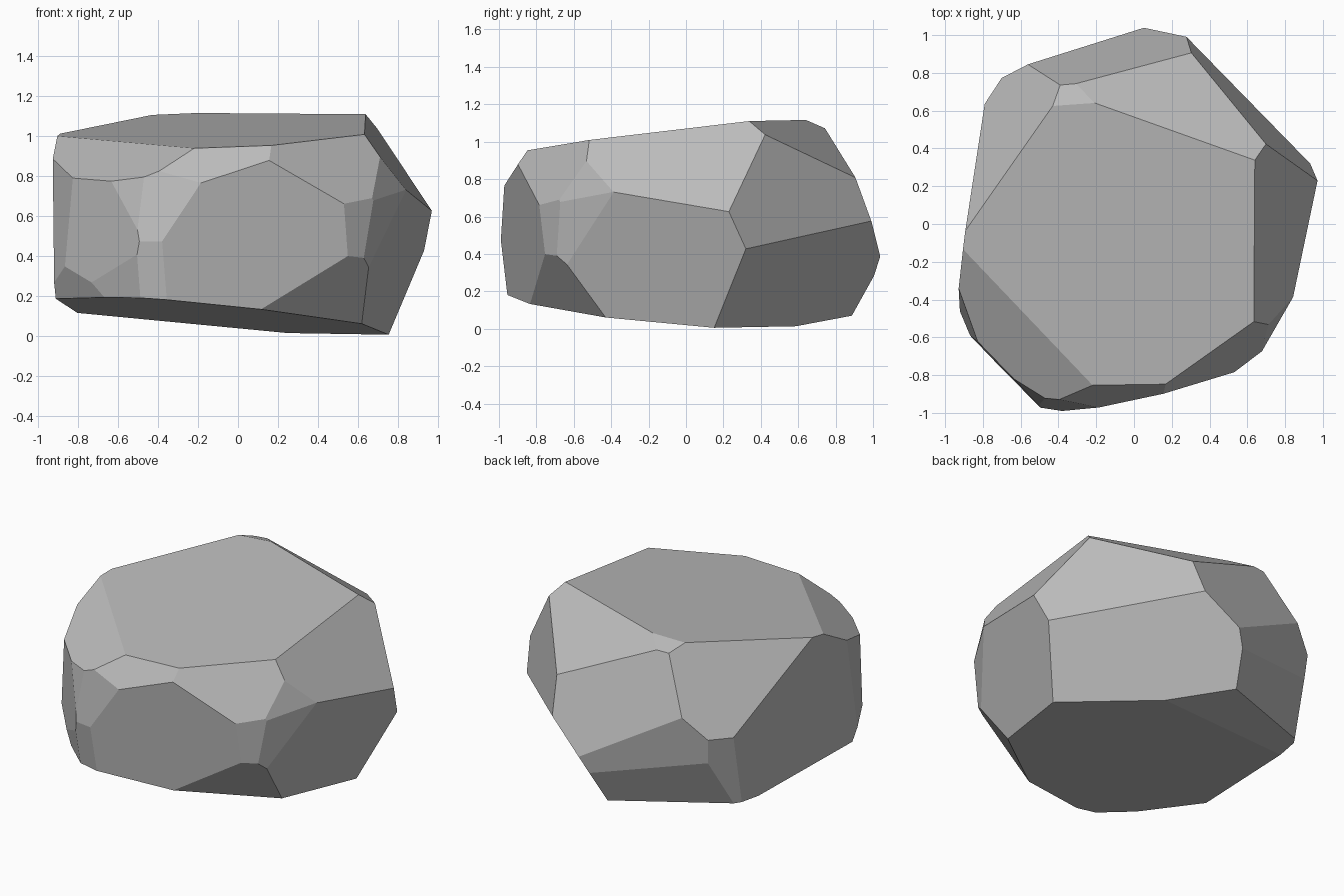
import bpy
import bmesh
from mathutils import Vector

default_cube = bpy.data.objects.get("Cube")
if default_cube:
    bpy.data.objects.remove(default_cube, do_unlink=True)

# Chisel cuts that shape the stone: outward direction and offset along it
CROWN_CUTS = [
    ((-0.035, -0.118, 1), 1.048),    # broad sloping top
    ((0.25, 0.68, 1), 1.5),          # back slope
    ((-0.07, 0.37, 1), 1.368),       # small chip at back of top
    ((-1, 0.6, 0.7), 1.58),          # back slope on the -x side
    ((-0.436, -0.5, 1), 1.462),      # front slope on the -x side
    ((-0.01, -1, 0.675), 1.49),      # narrow front slope
    ((0.64, -1, 0.58), 1.508),       # front slope on the +x side
    ((1, -0.09, 0.706), 1.393),      # side slope on the +x side
]
SIDE_CUTS = [
    ((0.246, -1, -0.1), 0.849),      # front
    ((1, -1.3, -0.08), 1.498),       # front corner on the +x side
    ((1, -0.55, -0.13), 0.96),
    ((1, -0.62, 0.243), 1.26),
    ((1, -0.263, -0.315), 0.714),    # +x side
    ((1.08, 1, 0.245), 1.432),       # back corner on the +x side
    ((-0.104, 1, 0.377), 1.179),     # back
    ((-0.39, 1, -0.133), 0.967),
    ((-1, 0.667, -0.145), 1.13),     # back corner on the -x side
    ((-1, 0.13, -0.036), 0.852),     # -x side
    ((-1, -0.38, 0.063), 1.114),     # front corner on the -x side
    ((-1.03, -1, 0.022), 1.492),
    ((-0.65, -1, 0.228), 1.41),
    ((-0.154, -1, 0.166), 1.127),
]
BASE_CUTS = [
    ((-0.082, -0.076, -1), -0.0785),  # broad underside
    ((-0.11, 0.078, -1), 0.005),      # underside at the back
    ((0.84, -1.226, -1), 0.987),      # front undercut on the +x side
    ((0.852, 1, -0.76), 0.79),        # back undercut on the +x side
    ((-0.46, 1, -0.447), 0.879),      # back undercut on the -x side
    ((-0.154, -1, -0.132), 0.986),    # front undercuts on the -x side
    ((-0.9, -1, -0.19), 1.34),
    ((-1, -0.7, -0.45), 1.125),
]


def chisel(bm, direction, offset):
    """Slice away everything beyond a plane and cap the opening."""
    normal = Vector(direction)
    point = normal * (offset / normal.length_squared)
    cut = bmesh.ops.bisect_plane(
        bm,
        geom=bm.verts[:] + bm.edges[:] + bm.faces[:],
        dist=0.0001,
        plane_co=point,
        plane_no=normal.normalized(),
        clear_outer=True,
    )
    rim = [e for e in cut["geom_cut"]
           if isinstance(e, bmesh.types.BMEdge) and e.is_boundary]
    if rim:
        bmesh.ops.edgeloop_fill(bm, edges=rim)


# Grey stone material
stone = bpy.data.materials.new("stone_grey")
stone.use_nodes = True
stone_colour = (0.5, 0.5, 0.5, 1)
stone.diffuse_color = stone_colour
stone.node_tree.nodes["Principled BSDF"].inputs["Base Color"].default_value = stone_colour

# Faceted boulder cut from a block
bm = bmesh.new()
bmesh.ops.create_cube(bm, size=3)
for direction, offset in CROWN_CUTS + SIDE_CUTS + BASE_CUTS:
    chisel(bm, direction, offset)
bmesh.ops.remove_doubles(bm, verts=bm.verts[:], dist=0.002)
bmesh.ops.recalc_face_normals(bm, faces=bm.faces[:])

mesh = bpy.data.meshes.new("boulder")
bm.to_mesh(mesh)
bm.free()
mesh.materials.append(stone)
boulder = bpy.data.objects.new("boulder", mesh)
bpy.context.scene.collection.objects.link(boulder)
